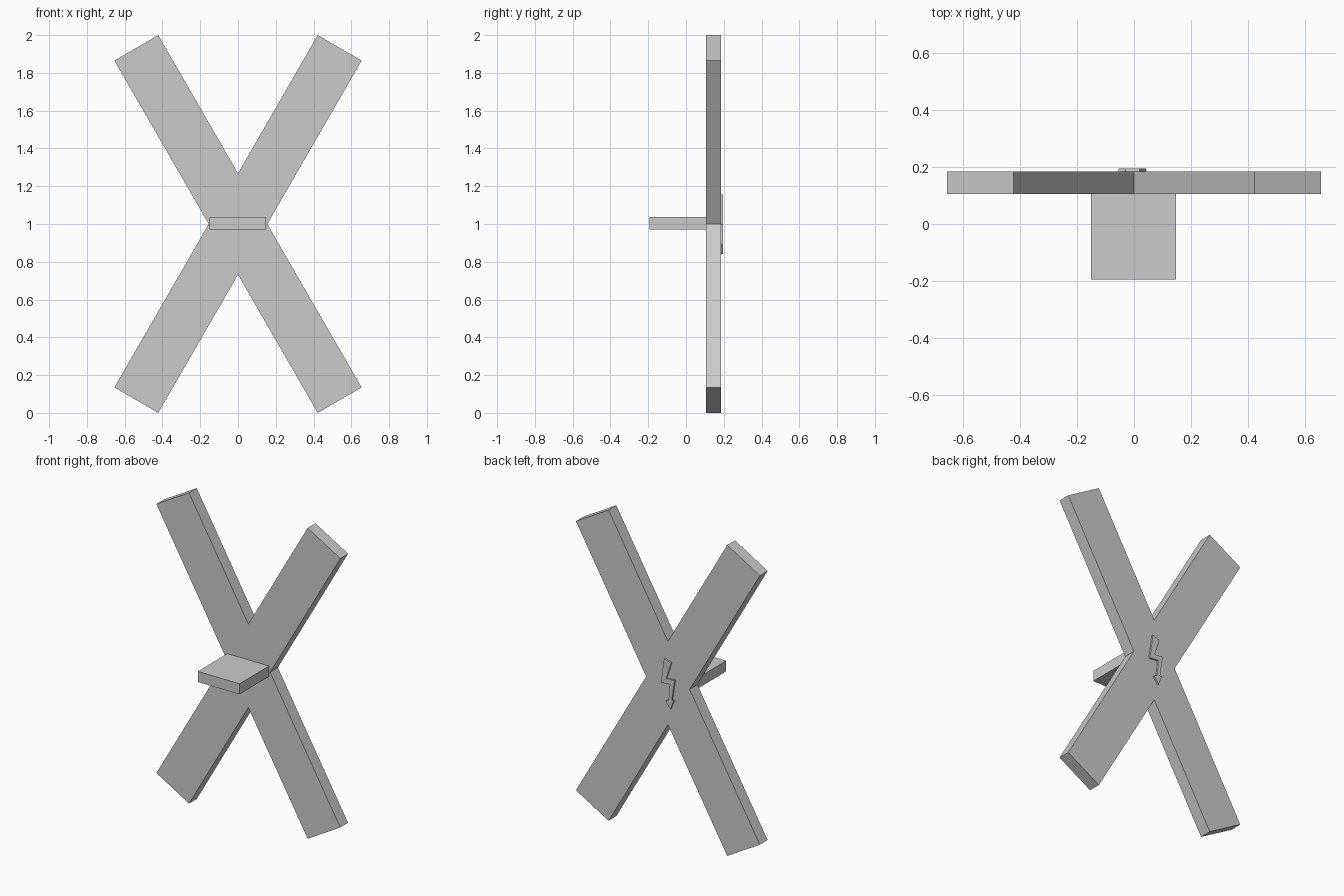
import bpy, bmesh
from math import sin, cos, radians

if "Cube" in bpy.data.objects:
    bpy.data.objects.remove(bpy.data.objects["Cube"])


def prism(name, outline, y0, y1):
    """Extrude an x-z outline from y0 to y1."""
    bm = bmesh.new()
    face = bm.faces.new([bm.verts.new((x, y0, z)) for x, z in outline])
    ext = bmesh.ops.extrude_face_region(bm, geom=[face])
    verts = [v for v in ext["geom"] if isinstance(v, bmesh.types.BMVert)]
    bmesh.ops.translate(bm, verts=verts, vec=(0, y1 - y0, 0))
    bmesh.ops.recalc_face_normals(bm, faces=bm.faces)
    mesh = bpy.data.meshes.new(name)
    bm.to_mesh(mesh)
    bm.free()
    obj = bpy.data.objects.new(name, mesh)
    bpy.context.collection.objects.link(obj)
    return obj


# Crossed beams: one quarter of the outline, mirrored around the centre
ANGLE, HALF_W, HALF_L = radians(60), 0.134, 1.0765
c, s = cos(ANGLE), sin(ANGLE)
side = HALF_W / s
crotch = HALF_W / c
inner = (HALF_L * c - HALF_W * s, HALF_L * s + HALF_W * c)
outer = (HALF_L * c + HALF_W * s, HALF_L * s - HALF_W * c)
right = [(0, crotch), inner, outer, (side, 0),
         (outer[0], -outer[1]), (inner[0], -inner[1])]
cross = right + [(-x, -z) for x, z in right]
prism("cross_beams", [(x, z + 1) for x, z in cross], 0.105, 0.184)

# Small shelf on the front
prism("front_shelf", [(-0.15, 0.97), (0.147, 0.97), (0.147, 1.038), (-0.15, 1.038)],
      -0.194, 0.105)

# Raised lightning arrow on the back (outline as seen from behind)
bolt = [(-0.02, 0.155), (0.03, 0.14), (-0.005, 0.03), (0.055, 0.035),
        (0.035, -0.10), (0.05, -0.095), (0.025, -0.16), (-0.01, -0.115),
        (0.012, -0.105), (0.022, 0.0), (-0.042, -0.005)]
prism("lightning_arrow", [(-u, z + 1) for u, z in bolt], 0.182, 0.195)
